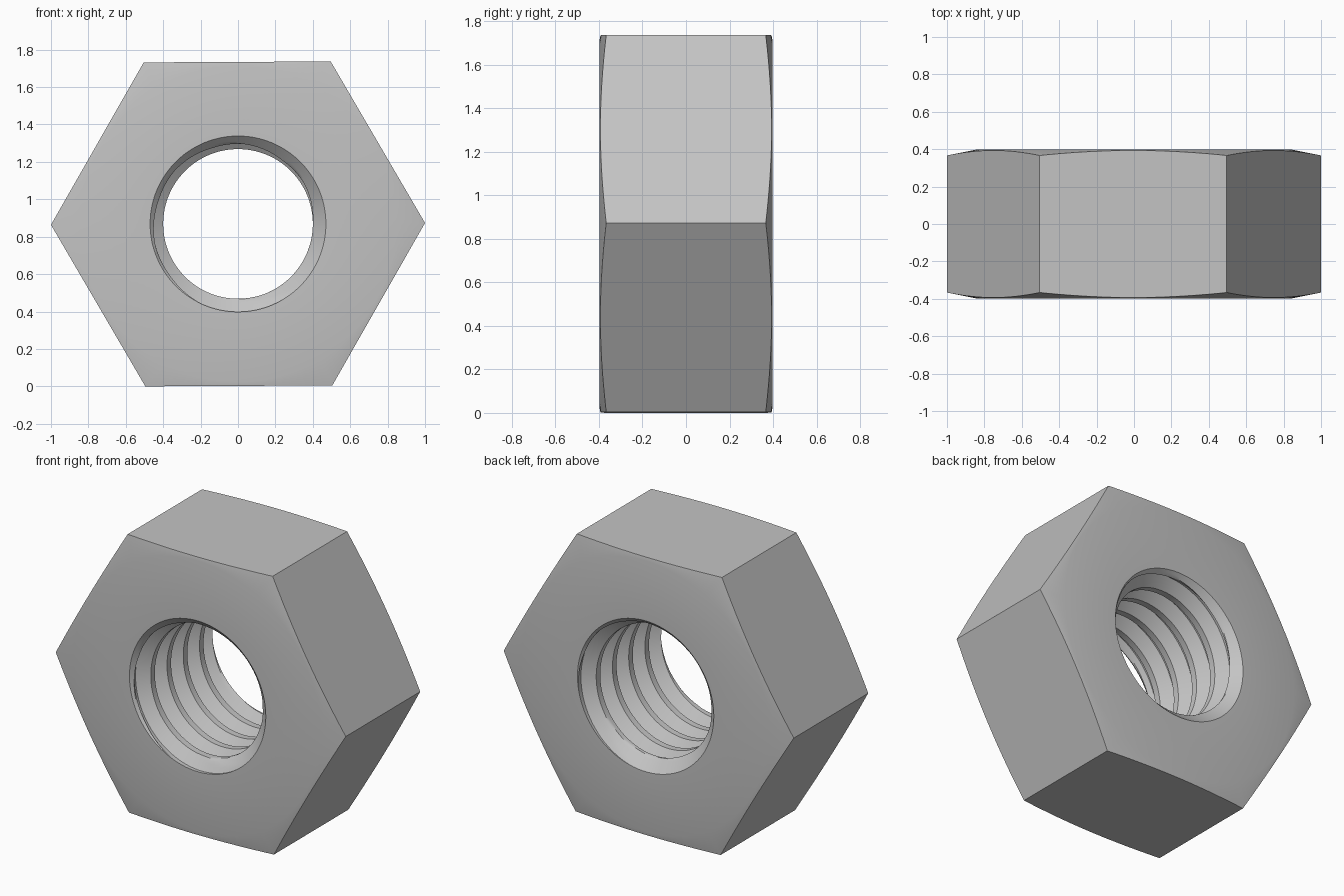
import bpy, bmesh, math

cube = bpy.data.objects.get("Cube")
if cube:
    bpy.data.objects.remove(cube, do_unlink=True)

COLS = 144                 # steps around the nut, a multiple of six
HALF = 0.3975              # half thickness
APOTHEM = 0.866
CENTRE_Z = 0.8685
TILT = 0.005
FACE_R = 0.845             # where the outer chamfer begins
BORE_R, ROOT_R = 0.40, 0.47
PITCH, STEPS = 0.16, 16    # thread pitch and rows per turn


def thread_radius(row):
    """Trapezoid thread: flank, root, flank, crest."""
    u = row % STEPS
    depth = min(u / 5, 1, max(0, (12 - u) / 5))
    return BORE_R + (ROOT_R - BORE_R) * depth


def bore_point(row, angle):
    """Right-handed helix row, opened out by a countersink at both ends."""
    y = -HALF + 0.07 + row * PITCH / STEPS - PITCH * angle / math.tau
    y = max(-HALF, min(HALF, y))
    countersink = ROOT_R - (HALF - abs(y))
    return max(thread_radius(row), countersink), y


def column(angle):
    """Closed section of the nut at one angle, as (radius, y) pairs."""
    hexagon_r = APOTHEM / math.cos(angle % (math.pi / 3) - math.pi / 6)
    rim_y = HALF - 0.2 * (hexagon_r - FACE_R)
    bore = [bore_point(row, angle) for row in range(-STEPS, 6 * STEPS)]
    return bore + [(FACE_R, HALF), (hexagon_r, rim_y),
                   (hexagon_r, -rim_y), (FACE_R, -HALF)]


# Sweep the section around the axis
bm = bmesh.new()
columns = []
for i in range(COLS + 1):
    # half-step guard keeps the corner angles from slipping in rounding
    angle = round(math.tau * i / COLS, 9)
    a = angle + TILT
    columns.append([bm.verts.new((r * math.cos(a), y, CENTRE_Z + r * math.sin(a)))
                    for r, y in column(angle)])
for left, right in zip(columns, columns[1:]):
    for k in range(len(left)):
        n = (k + 1) % len(left)
        bm.faces.new((left[k], left[n], right[n], right[k]))
bmesh.ops.remove_doubles(bm, verts=bm.verts, dist=0.00002)
bmesh.ops.recalc_face_normals(bm, faces=bm.faces)

mesh = bpy.data.meshes.new("hex_nut")
bm.to_mesh(mesh)
bm.free()
nut = bpy.data.objects.new("hex_nut", mesh)
bpy.context.collection.objects.link(nut)

# Plain steel grey
steel = bpy.data.materials.new("steel_grey")
steel.use_nodes = True
grey = (0.55, 0.55, 0.55, 1)
steel.diffuse_color = grey
steel.node_tree.nodes["Principled BSDF"].inputs["Base Color"].default_value = grey
mesh.materials.append(steel)

# Smooth the thread and chamfer, keep the hexagon edges crisp
bpy.ops.object.select_all(action="DESELECT")
nut.select_set(True)
bpy.context.view_layer.objects.active = nut
bpy.ops.object.shade_smooth_by_angle(angle=math.radians(30))
